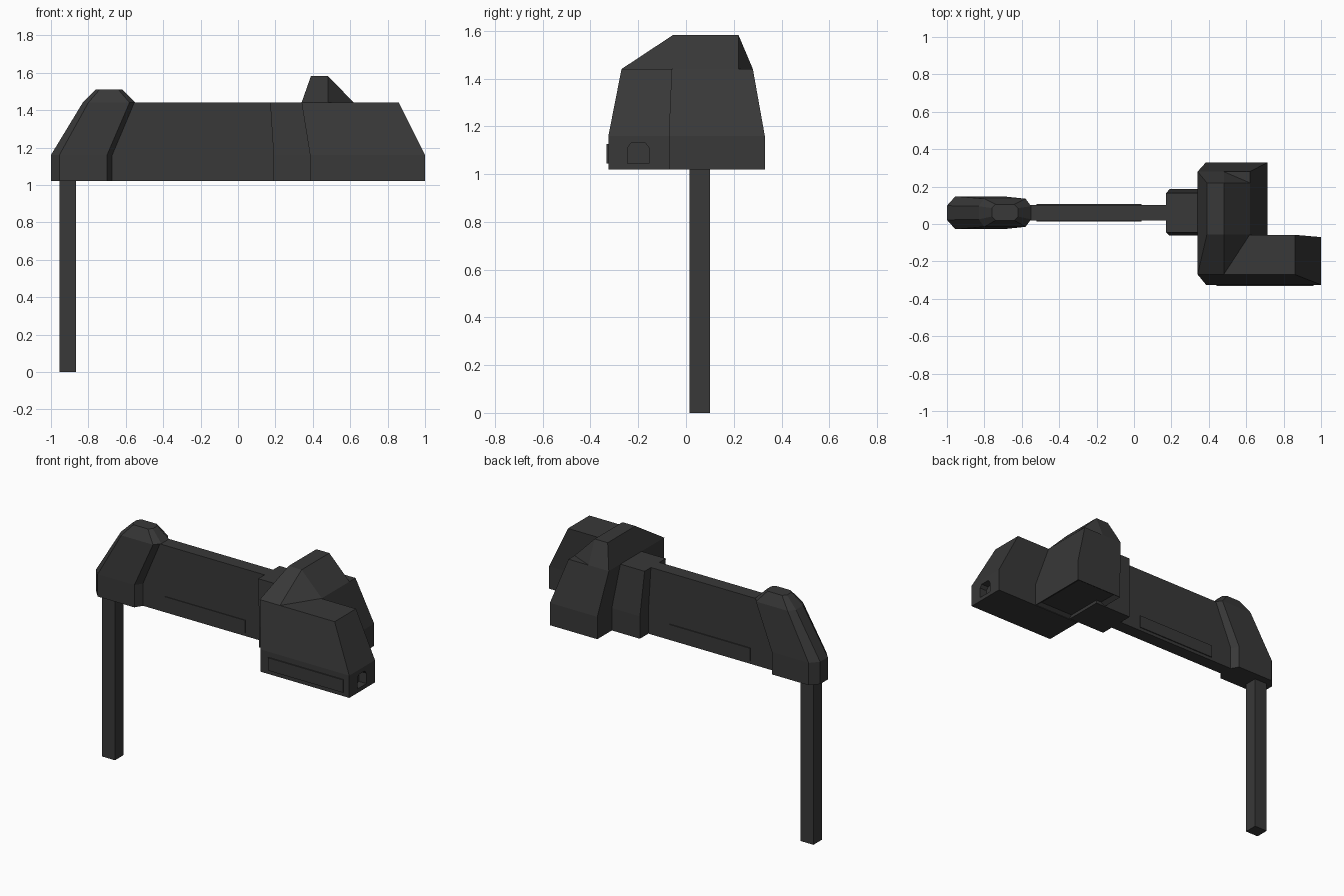
import bpy, bmesh

if "Cube" in bpy.data.objects:
    bpy.data.objects.remove(bpy.data.objects["Cube"])

mat = bpy.data.materials.new("charcoal grey")
mat.diffuse_color = (0.04, 0.04, 0.04, 1)
mat.use_nodes = True
mat.node_tree.nodes["Principled BSDF"].inputs["Base Color"].default_value = mat.diffuse_color


def finish(name, bm):
    bmesh.ops.recalc_face_normals(bm, faces=bm.faces)
    me = bpy.data.meshes.new(name)
    bm.to_mesh(me)
    bm.free()
    me.materials.append(mat)
    ob = bpy.data.objects.new(name, me)
    bpy.context.collection.objects.link(ob)
    return ob


def ring(z, x0, x1, y0, y1, cl=0, cr=0, cy=0.05):
    """Rectangle at height z, with corners cut cl (left) and cr (right) along x."""
    pts = []
    for x, y, dx, dy in ((x0, y0, cl, cy), (x1, y0, -cr, cy), (x1, y1, -cr, -cy), (x0, y1, cl, -cy)):
        if dx == 0:
            pts.append((x, y, z))
            continue
        a, b = (x, y + dy, z), (x + dx, y, z)
        pts += [a, b] if (dx > 0) == (dy > 0) else [b, a]
    return pts


def loft(name, rings, recess=None):
    bm = bmesh.new()
    vs = [[bm.verts.new(p) for p in r] for r in rings]
    n = len(vs[0])
    for a, b in zip(vs, vs[1:]):
        for i in range(n):
            j = (i + 1) % n
            bm.faces.new((a[i], a[j], b[j], b[i]))
    bottom = bm.faces.new(vs[0][::-1])
    bm.faces.new(vs[-1])
    if recess:
        bmesh.ops.recalc_face_normals(bm, faces=bm.faces)
        bmesh.ops.inset_region(bm, faces=[bottom], thickness=recess[0])
        bmesh.ops.translate(bm, verts=bottom.verts, vec=(0, 0, recess[1]))
    return finish(name, bm)


def box(name, x0, x1, y0, y1, z0, z1):
    return loft(name, [ring(z0, x0, x1, y0, y1), ring(z1, x0, x1, y0, y1)])


# upright post and horizontal arm
box("post", -0.955, -0.865, 0.015, 0.1, 0, 1.03)
box("arm", -0.7, 0.4, 0.018, 0.102, 1.02, 1.44)

# thin panels on both sides of the arm
box("arm_panel_front", -0.52, 0.04, 0.014, 0.02, 1.04, 1.12)
box("arm_panel_back", -0.52, 0.04, 0.1, 0.108, 1.04, 1.12)

# chamfered cap over the post
loft("post_cap", [
    ring(1.02, -1, -0.67, -0.028, 0.148, 0.045, 0.03),
    ring(1.16, -1, -0.67, -0.028, 0.148, 0.045, 0.03),
    ring(1.44, -0.83, -0.55, -0.015, 0.135, 0.03, 0.03, 0.04),
    ring(1.51, -0.76, -0.62, 0.02, 0.105, 0.02, 0.02, 0.02)])

# collar between arm and head
loft("collar", [
    ring(1.02, 0.19, 0.45, -0.062, 0.186),
    ring(1.16, 0.19, 0.45, -0.062, 0.186),
    ring(1.44, 0.172, 0.45, -0.045, 0.165)])

# rear part of the head, with a shallow recess underneath
loft("head_rear", [
    ring(1.02, 0.385, 0.714, -0.075, 0.33),
    ring(1.16, 0.385, 0.714, -0.075, 0.33),
    ring(1.44, 0.34, 0.62, -0.075, 0.28)], recess=(0.04, 0.02))

# front part of the head, reaching out to the right
front = loft("head_front", [
    ring(1.02, 0.385, 1.0, -0.325, -0.07),
    ring(1.16, 0.385, 1.0, -0.325, -0.07),
    ring(1.44, 0.34, 0.86, -0.27, -0.058)])
box("head_front_panel", 0.44, 0.96, -0.332, -0.324, 1.045, 1.125)

# arched pocket in the right end
cutter = loft("pocket_cutter", [
    ring(1.045, 0.95, 1.05, -0.245, -0.155),
    ring(1.11, 0.95, 1.05, -0.245, -0.155),
    ring(1.13, 0.95, 1.05, -0.23, -0.17)])
cutter.hide_render = True
cutter.hide_viewport = True
cutter.display_type = 'WIRE'
mod = front.modifiers.new("pocket", 'BOOLEAN')
mod.object = cutter
mod.operation = 'DIFFERENCE'
mod.solver = 'EXACT'

# faceted hump on top of the head
bm = bmesh.new()
for x, y in ((0.39, -0.055), (0.48, -0.055), (0.39, 0.22), (0.48, 0.22)):
    bm.verts.new((x, y, 1.582))
for x, y in ((0.34, -0.27), (0.48, -0.27), (0.62, -0.055), (0.62, 0.22), (0.48, 0.28), (0.34, 0.28)):
    bm.verts.new((x, y, 1.44))
bmesh.ops.convex_hull(bm, input=bm.verts)
bmesh.ops.dissolve_limit(bm, angle_limit=0.02, verts=bm.verts, edges=bm.edges)
finish("head_hump", bm)
